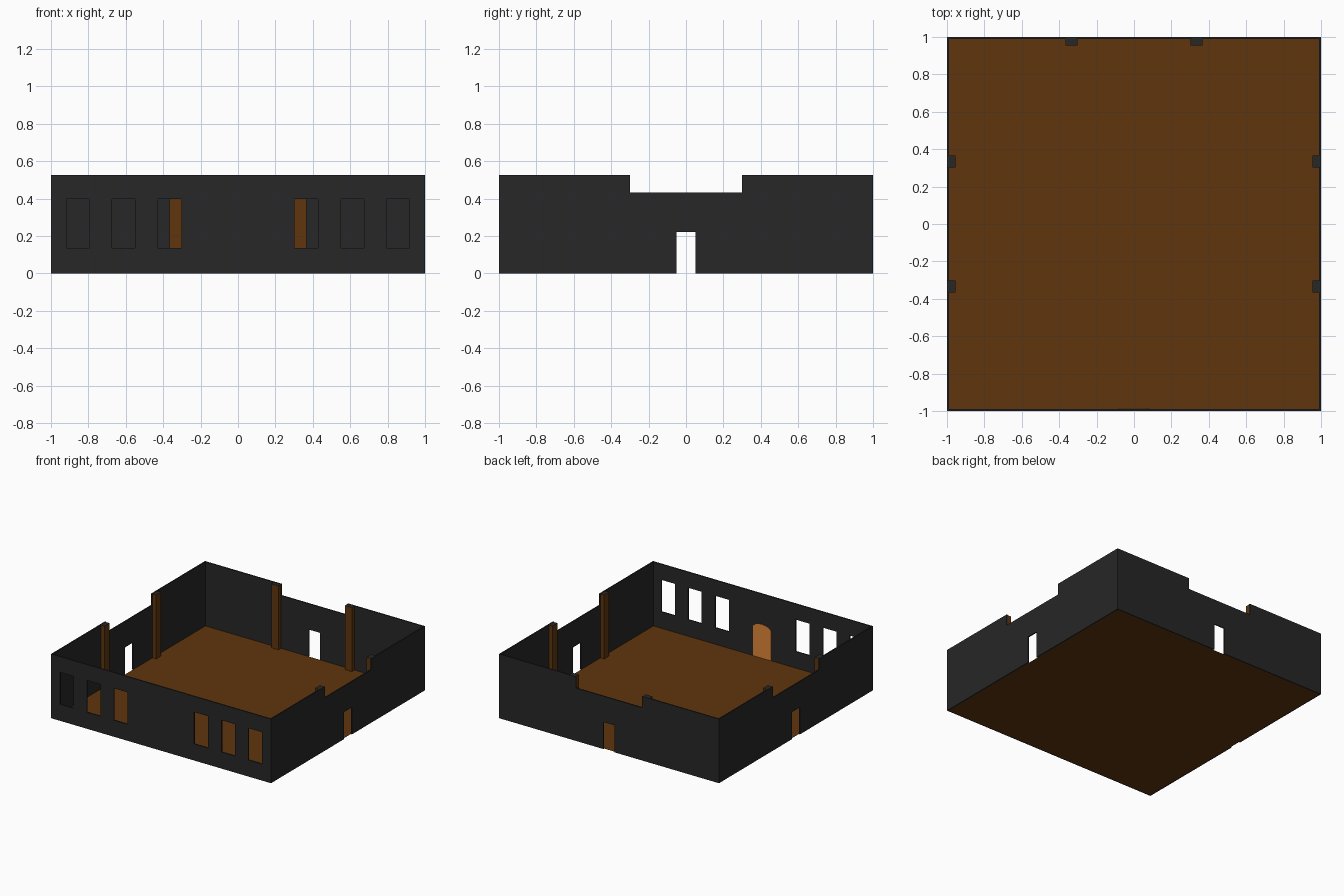
import bpy, bmesh
from math import pi, cos, sin
from mathutils import Matrix

if "Cube" in bpy.data.objects:
    bpy.data.objects.remove(bpy.data.objects["Cube"])

H, T = 0.527, 0.01        # wall height, wall thickness


def material(name, rgb):
    m = bpy.data.materials.new(name)
    m.diffuse_color = (*rgb, 1)
    m.use_nodes = True
    m.node_tree.nodes["Principled BSDF"].inputs["Base Color"].default_value = m.diffuse_color
    return m


DARK = material("dark_outside", (0.02, 0.02, 0.02))
CREAM = material("cream_inside", (0.73, 0.64, 0.45))
BROWN = material("brown_wood", (0.114, 0.036, 0.004))
ORANGE = material("orange_wood", (0.73, 0.24, 0.037))


def rect(x0, x1, z0, z1):
    return [(x0, z0), (x1, z0), (x1, z1), (x0, z1)]


def panel(name, loops, thick, dist, angle, mats):
    """Upright slab from an outline plus hole loops, outer face at `dist` from centre."""
    cu = bpy.data.curves.new(name, 'CURVE')
    cu.dimensions, cu.fill_mode, cu.extrude = '2D', 'BOTH', thick / 2
    for loop in loops:
        sp = cu.splines.new('POLY')
        sp.points.add(len(loop) - 1)
        for p, (x, z) in zip(sp.points, loop):
            p.co = (x, z, 0, 1)
        sp.use_cyclic_u = True
    tmp = bpy.data.objects.new(name + "_outline", cu)
    bpy.context.collection.objects.link(tmp)
    bpy.context.view_layer.update()
    me = bpy.data.meshes.new_from_object(
        tmp.evaluated_get(bpy.context.evaluated_depsgraph_get()))
    bpy.data.objects.remove(tmp)
    bm = bmesh.new()
    bm.from_mesh(me)
    bmesh.ops.remove_doubles(bm, verts=bm.verts, dist=1e-5)
    bmesh.ops.recalc_face_normals(bm, faces=bm.faces)
    bm.normal_update()
    for f in bm.faces:
        f.smooth = False
        f.material_index = len(mats) - 1 if f.normal.z < -0.5 else 0
    bm.transform(Matrix.Rotation(angle, 4, 'Z')
                 @ Matrix.Translation((0, -dist + thick / 2, 0))
                 @ Matrix.Rotation(pi / 2, 4, 'X'))
    bm.to_mesh(me)
    bm.free()
    me.materials.clear()
    for m in mats:
        me.materials.append(m)
    ob = bpy.data.objects.new(name, me)
    bpy.context.collection.objects.link(ob)


def column(name, x, angle):
    """Timber post against a wall, with a dark top."""
    bm = bmesh.new()
    bmesh.ops.create_cube(bm, size=1)
    bm.normal_update()
    for f in bm.faces:
        f.material_index = 1 if f.normal.z > 0.5 else 0
    d = 0.035
    bm.transform(Matrix.Rotation(angle, 4, 'Z')
                 @ Matrix.Translation((x, -(1 - T - d / 2), H / 2))
                 @ Matrix.Diagonal((0.064, d, H - 0.002, 1)))
    me = bpy.data.meshes.new(name)
    bm.to_mesh(me)
    bm.free()
    me.materials.append(BROWN)
    me.materials.append(DARK)
    bpy.context.collection.objects.link(bpy.data.objects.new(name, me))


# Floor
bpy.ops.mesh.primitive_plane_add(size=2 - 2 * T)
floor = bpy.context.object
floor.name = "floor"
floor.data.materials.append(BROWN)

# Front wall with six windows
windows = [rect(s * a, s * b, 0.136, 0.398)
           for s in (-1, 1) for a, b in ((0.302, 0.428), (0.551, 0.674), (0.794, 0.917))]
panel("front_wall", [rect(-1, 1, 0, H)] + windows, T, 1, 0, [DARK, CREAM])

# Back and side walls: doorway below, lowered section above, two columns each
for name, angle, half in (("right", pi / 2, 1 - T), ("back", pi, 1), ("left", -pi / 2, 1 - T)):
    outline = [(-half, 0), (-0.05, 0), (-0.05, 0.222), (0.05, 0.222), (0.05, 0), (half, 0),
               (half, H), (0.3, H), (0.3, 0.434), (-0.3, 0.434), (-0.3, H), (-half, H)]
    panel(name + "_wall", [outline], T, 1, angle, [DARK, CREAM])
    for i, x in enumerate((-0.334, 0.334)):
        column(f"{name}_column_{i + 1}", x, angle)

# Arched door on the inside of the front wall
arch = [(0.083 * cos(a), 0.235 + 0.042 * sin(a)) for a in (pi * i / 12 for i in range(13))]
panel("arched_door", [[(-0.083, 0.001), (0.083, 0.001)] + arch], 0.004, 1 - T, 0, [ORANGE])
